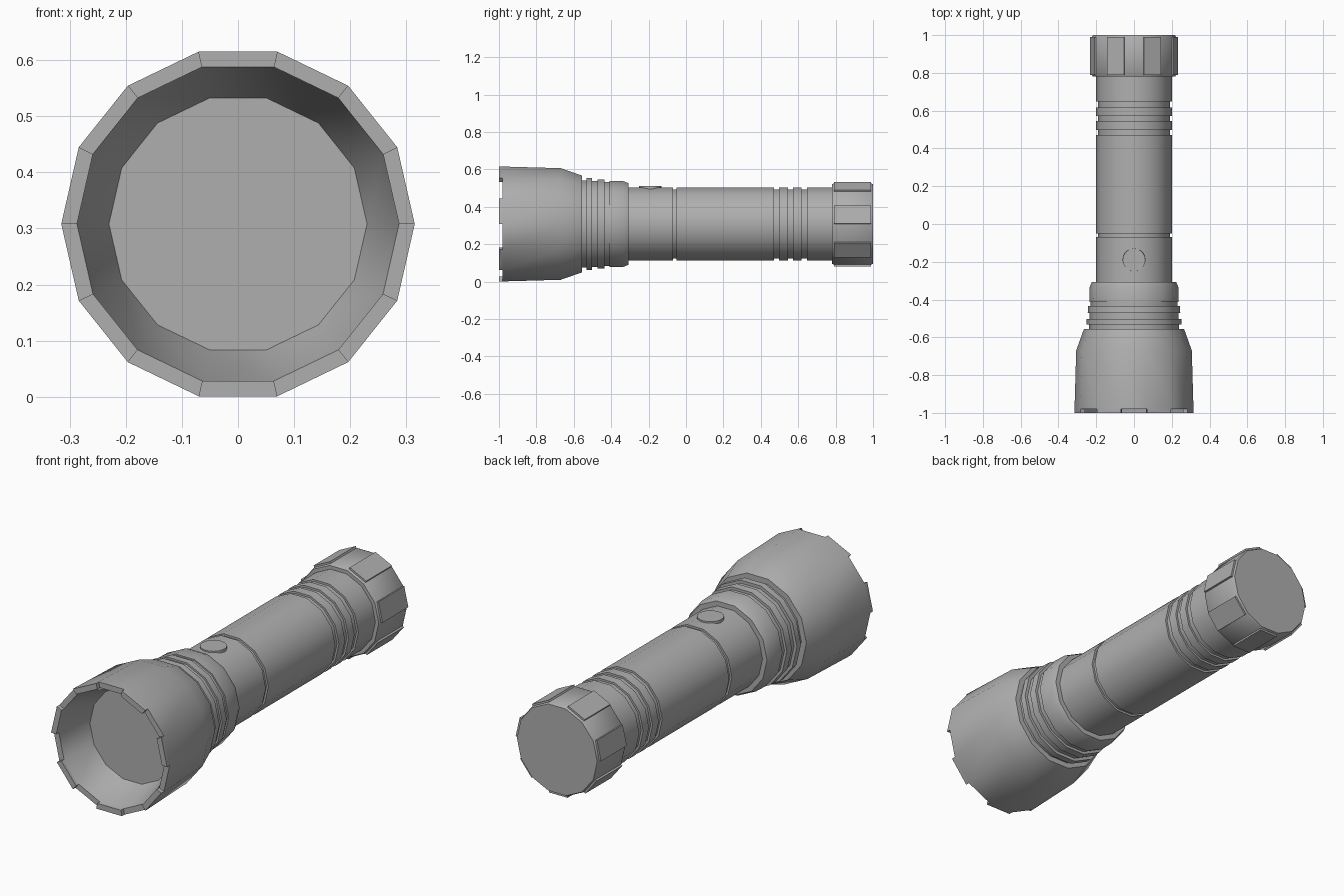
import bpy, bmesh
from math import cos, sin, pi, radians
from mathutils import Vector

if "Cube" in bpy.data.objects:
    bpy.data.objects.remove(bpy.data.objects["Cube"])

N = 14                               # sides of the round body
ZC = 0.315 * cos(pi / N) + 0.001     # axis height, resting on a flat facet

grey = bpy.data.materials.new("dark_grey")
grey.diffuse_color = (0.43, 0.43, 0.43, 1)
grey.use_nodes = True
grey.node_tree.nodes["Principled BSDF"].inputs["Base Color"].default_value = grey.diffuse_color


def finish(name, bm, angle=30):
    me = bpy.data.meshes.new(name)
    bm.to_mesh(me)
    bm.free()
    me.materials.append(grey)
    ob = bpy.data.objects.new(name, me)
    bpy.context.collection.objects.link(ob)
    bpy.ops.object.select_all(action='DESELECT')
    ob.select_set(True)
    bpy.context.view_layer.objects.active = ob
    bpy.ops.object.shade_smooth_by_angle(angle=radians(angle))
    return ob


def lathe(profile, cap_start=False, cap_end=False):
    """Turn (y, radius) points around the y axis; returns bmesh and face rows."""
    bm = bmesh.new()
    rings = [[bm.verts.new((r * cos(2 * pi * k / N), y, ZC + r * sin(2 * pi * k / N)))
              for k in range(N)] for y, r in profile]
    rows = []
    for a, b in zip(rings, rings[1:]):
        rows.append([bm.faces.new((a[k], b[k], b[(k + 1) % N], a[(k + 1) % N]))
                     for k in range(N)])
    if cap_start:
        bm.faces.new(rings[0])
    if cap_end:
        bm.faces.new(rings[-1][::-1])
    return bm, rows


def raise_faces(bm, faces, dist):
    """Extrude each face separately along its own normal."""
    bm.normal_update()
    normals = [f.normal.copy() for f in faces]
    new = bmesh.ops.extrude_discrete_faces(bm, faces=faces)['faces']
    for f, n in zip(new, normals):
        bmesh.ops.translate(bm, verts=f.verts[:], vec=n * dist)


def grooves(spans, outer, inner):
    pts = []
    for a, b in spans:
        pts += [(a, outer), (a, inner), (b, inner), (b, outer)]
    return pts


# head: lens, reflector cone, crenellated rim, bell and cooling rings
bm, rows = lathe([
    (-0.82, 0.23), (-0.98, 0.287), (-0.98, 0.315), (-0.67, 0.306), (-0.555, 0.265),
    (-0.555, 0.238), (-0.533, 0.238), (-0.533, 0.251), (-0.502, 0.251),
    (-0.502, 0.236), (-0.472, 0.236), (-0.472, 0.245),
    (-0.435, 0.243), (-0.435, 0.23), (-0.41, 0.23), (-0.41, 0.237),
    (-0.335, 0.235), (-0.308, 0.224), (-0.308, 0.2)], cap_start=True)
raise_faces(bm, rows[1][::2], 0.02)
finish("head", bm)

# barrel with one seam and three grip grooves
bm, rows = lathe([(-0.308, 0.2)]
                 + grooves([(-0.07, -0.05), (0.47, 0.497), (0.545, 0.573), (0.618, 0.648)],
                           0.2, 0.19)
                 + [(0.78, 0.2)])
finish("barrel", bm)

# tail cap with raised grip pads on every other side
bm, rows = lathe([(0.78, 0.2), (0.78, 0.218), (0.79, 0.223), (0.99, 0.223), (1.0, 0.218)],
                 cap_end=True)
raise_faces(bm, rows[2][::2], 0.009)
finish("tail_cap", bm)

# push button on top
bm = bmesh.new()
bmesh.ops.create_cone(bm, cap_ends=True, segments=20, radius1=0.062, radius2=0.06, depth=0.05)
bmesh.ops.translate(bm, verts=bm.verts[:], vec=Vector((0, -0.19, ZC + 0.202 - 0.025)))
finish("button", bm)
